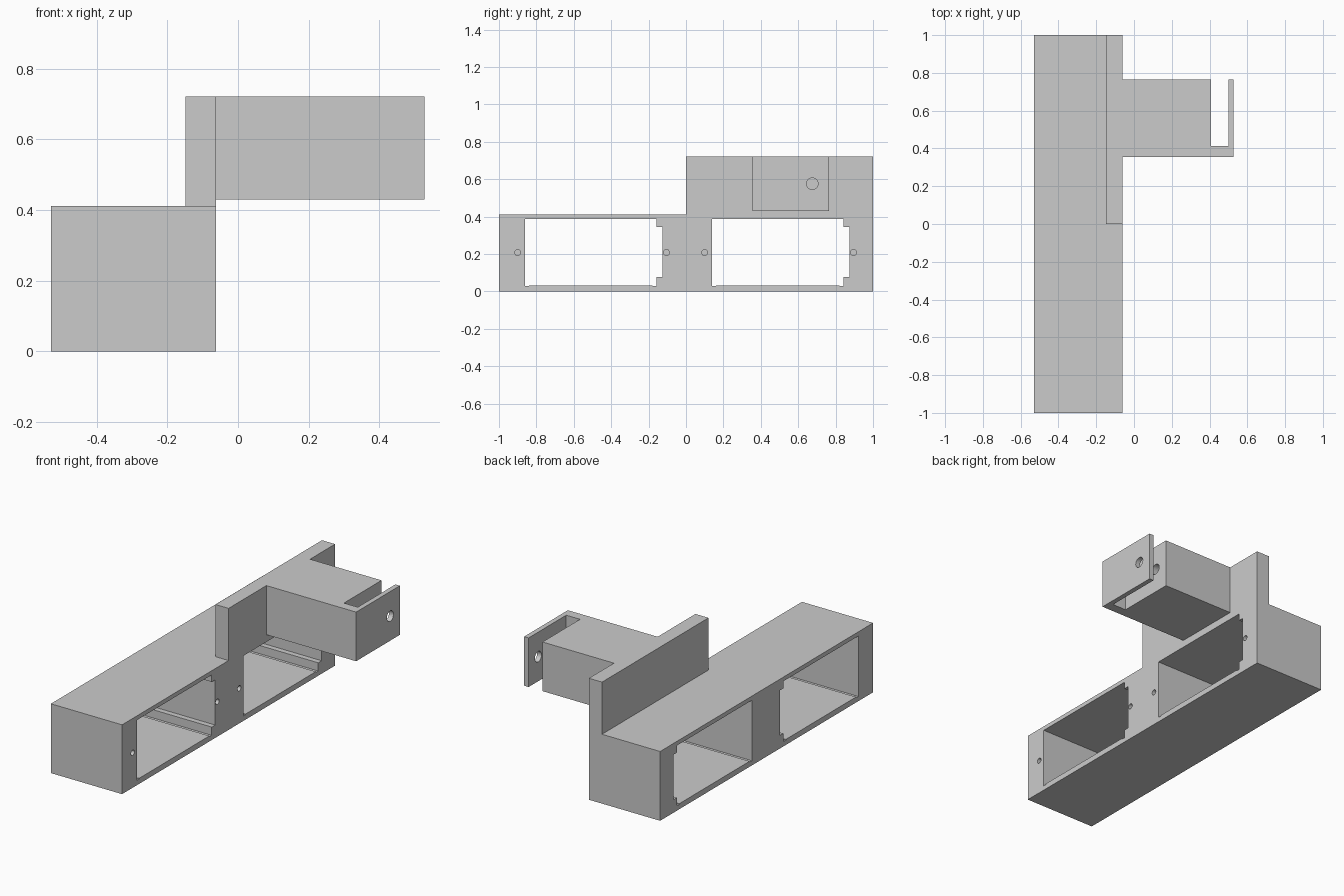
import bpy
import bmesh
from mathutils import Matrix, Vector

default = bpy.data.objects.get("Cube")
if default:
    bpy.data.objects.remove(default, do_unlink=True)

# One plain grey for the whole part
grey = bpy.data.materials.new("plain_grey")
grey.use_nodes = True
colour = (0.6, 0.6, 0.6, 1)
grey.diffuse_color = colour
grey.node_tree.nodes["Principled BSDF"].inputs["Base Color"].default_value = colour


def make_object(name, bm):
    bmesh.ops.recalc_face_normals(bm, faces=bm.faces)
    mesh = bpy.data.meshes.new(name)
    bm.to_mesh(mesh)
    bm.free()
    mesh.materials.append(grey)
    obj = bpy.data.objects.new(name, mesh)
    bpy.context.scene.collection.objects.link(obj)
    return obj


def prism(name, outline, axis, start, end):
    """Extrude a 2D outline along x (outline in y, z) or z (outline in x, y)."""
    bm = bmesh.new()
    if axis == "x":
        points = [(start, a, b) for a, b in outline]
        step = Vector((end - start, 0, 0))
    else:
        points = [(a, b, start) for a, b in outline]
        step = Vector((0, 0, end - start))
    face = bm.faces.new([bm.verts.new(p) for p in points])
    sweep = bmesh.ops.extrude_face_region(bm, geom=[face])
    moved = [g for g in sweep["geom"] if isinstance(g, bmesh.types.BMVert)]
    bmesh.ops.translate(bm, verts=moved, vec=step)
    return make_object(name, bm)


def box_outline(a0, a1, b0, b1):
    return [(a0, b0), (a1, b0), (a1, b1), (a0, b1)]


def drill(name, start, end, y, z, radius):
    """Cylinder lying along x."""
    bm = bmesh.new()
    place = Matrix.Translation(((start + end) / 2, y, z)) @ Matrix.Rotation(1.5708, 4, "Y")
    bmesh.ops.create_cone(bm, cap_ends=True, segments=24, radius1=radius,
                          radius2=radius, depth=end - start, matrix=place)
    return make_object(name, bm)


def cut(target, cutter):
    cutter.hide_render = True
    mod = target.modifiers.new("cut", "BOOLEAN")
    mod.operation = "DIFFERENCE"
    mod.solver = "EXACT"
    mod.object = cutter
    bpy.context.view_layer.objects.active = target
    bpy.ops.object.modifier_apply(modifier=mod.name)
    bpy.data.objects.remove(cutter, do_unlink=True)


LEFT, FACE, TIP = -0.53, -0.062, 0.528
BODY_TOP, TOP = 0.412, 0.722

# Long housing with two windows, each stepped along one side
housing = prism("housing", box_outline(-1, 1, 0, BODY_TOP), "x", LEFT, FACE)
window = [(-0.861, 0.028), (-0.84, 0.028), (-0.84, 0.033), (-0.18, 0.033),
          (-0.18, 0.028), (-0.158, 0.028), (-0.158, 0.077), (-0.126, 0.077),
          (-0.126, 0.345), (-0.158, 0.345), (-0.158, 0.387), (-0.861, 0.387)]
for shift in (0, 1):
    outline = [(y + shift, z) for y, z in window]
    cut(housing, prism("window_cutter", outline, "x", LEFT - 0.1, FACE + 0.1))
    # Screw holes either side of the window
    for y in (-0.9, -0.105):
        cut(housing, drill("screw_cutter", FACE - 0.1, FACE + 0.1, y + shift, 0.208, 0.016))

# Upright mounting plate on the rear half
prism("mounting_plate", box_outline(0, 1, BODY_TOP, TOP), "x", -0.148, FACE)

# Arm with a slot open to the rear, leaving a thin end tab
arm_outline = [(FACE, 0.355), (TIP, 0.355), (TIP, 0.765), (0.499, 0.765),
               (0.499, 0.412), (0.408, 0.412), (0.408, 0.765), (FACE, 0.765)]
arm = prism("slotted_arm", arm_outline, "z", 0.43, TOP)
cut(arm, drill("bolt_cutter", 0.25, TIP + 0.1, 0.675, 0.576, 0.031))
